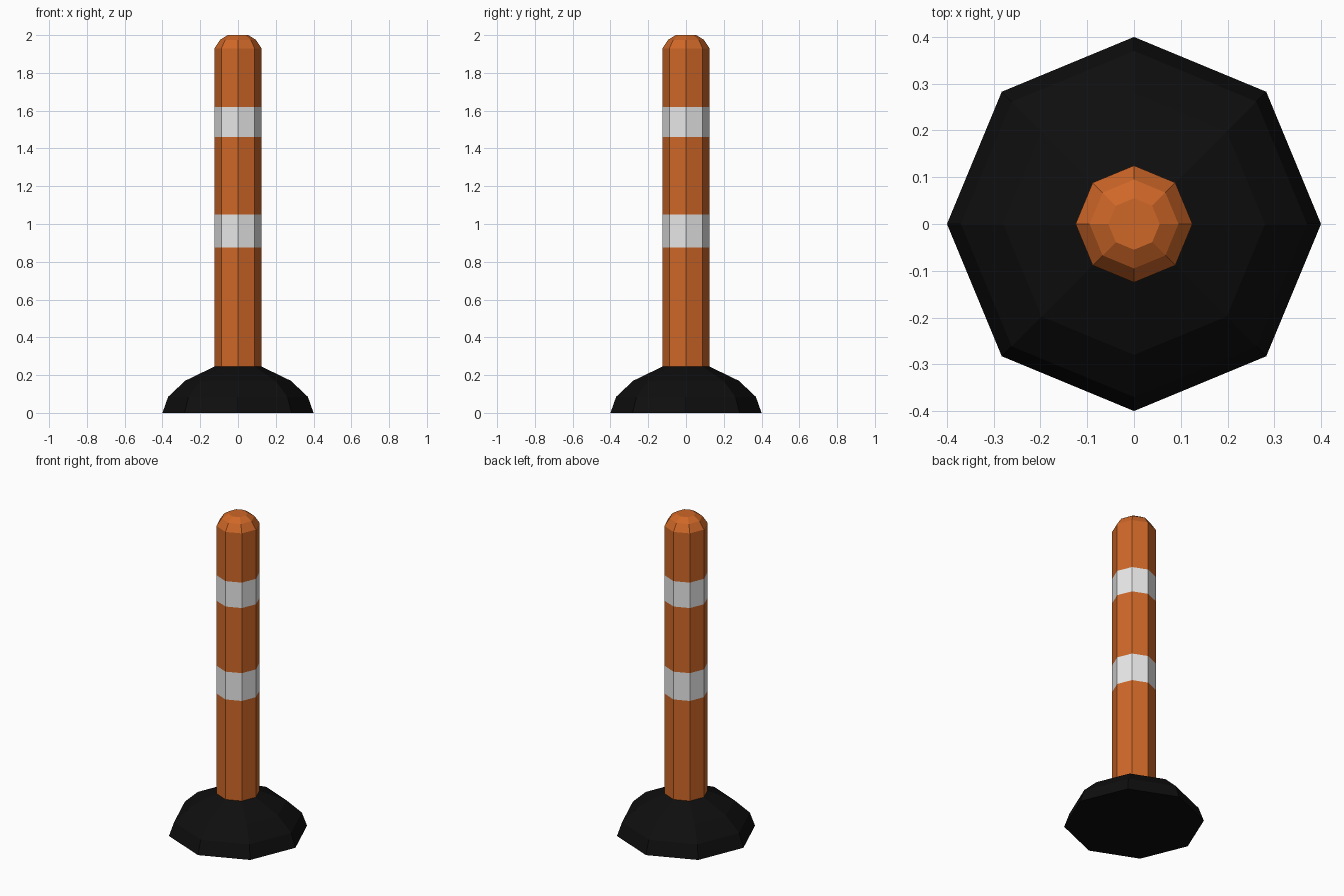
import bpy, bmesh
from math import cos, sin, pi

SIDES = 8

cube = bpy.data.objects.get("Cube")
if cube:
    bpy.data.objects.remove(cube, do_unlink=True)


def material(name, rgb):
    m = bpy.data.materials.new(name)
    m.use_nodes = True
    m.diffuse_color = (*rgb, 1)
    bsdf = next(n for n in m.node_tree.nodes if n.type == "BSDF_PRINCIPLED")
    bsdf.inputs["Base Color"].default_value = (*rgb, 1)
    return m


def lathe(name, profile, mats, rule=None):
    """Closed eight-sided solid from (radius, height) points, bottom to top."""
    bm = bmesh.new()
    rings = [[bm.verts.new((r * cos(2 * pi * i / SIDES), r * sin(2 * pi * i / SIDES), z))
              for i in range(SIDES)] for r, z in profile]
    for low, high in zip(rings, rings[1:]):
        for i in range(SIDES):
            j = (i + 1) % SIDES
            bm.faces.new((low[i], low[j], high[j], high[i]))
    bm.faces.new(rings[0][::-1])
    bm.faces.new(rings[-1])
    if rule:
        for f in bm.faces:
            f.material_index = rule(f.calc_center_median().z)
    mesh = bpy.data.meshes.new(name)
    bm.to_mesh(mesh)
    bm.free()
    for m in mats:
        mesh.materials.append(m)
    obj = bpy.data.objects.new(name, mesh)
    bpy.context.collection.objects.link(obj)
    return obj


orange = material("orange_plastic", (0.62, 0.135, 0.021))
white = material("reflective_white", (0.8, 0.8, 0.8))
black = material("black_rubber", (0.0045, 0.0045, 0.0045))

# Domed rubber foot
lathe("base", [(0.4, 0), (0.37, 0.085), (0.28, 0.17), (0.125, 0.245)], [black])

# Post with a rounded cap; the bands are the wall faces between their heights
R = 0.125
bands = [(0.875, 1.05), (1.46, 1.62)]
wall = [(R, z) for band in bands for z in band]
cap = [(R, 1.93), (0.095, 1.975), (0.055, 2.0)]
lathe("post", [(R, 0.24)] + wall + cap, [orange, white],
      lambda z: int(any(a < z < b for a, b in bands)))
